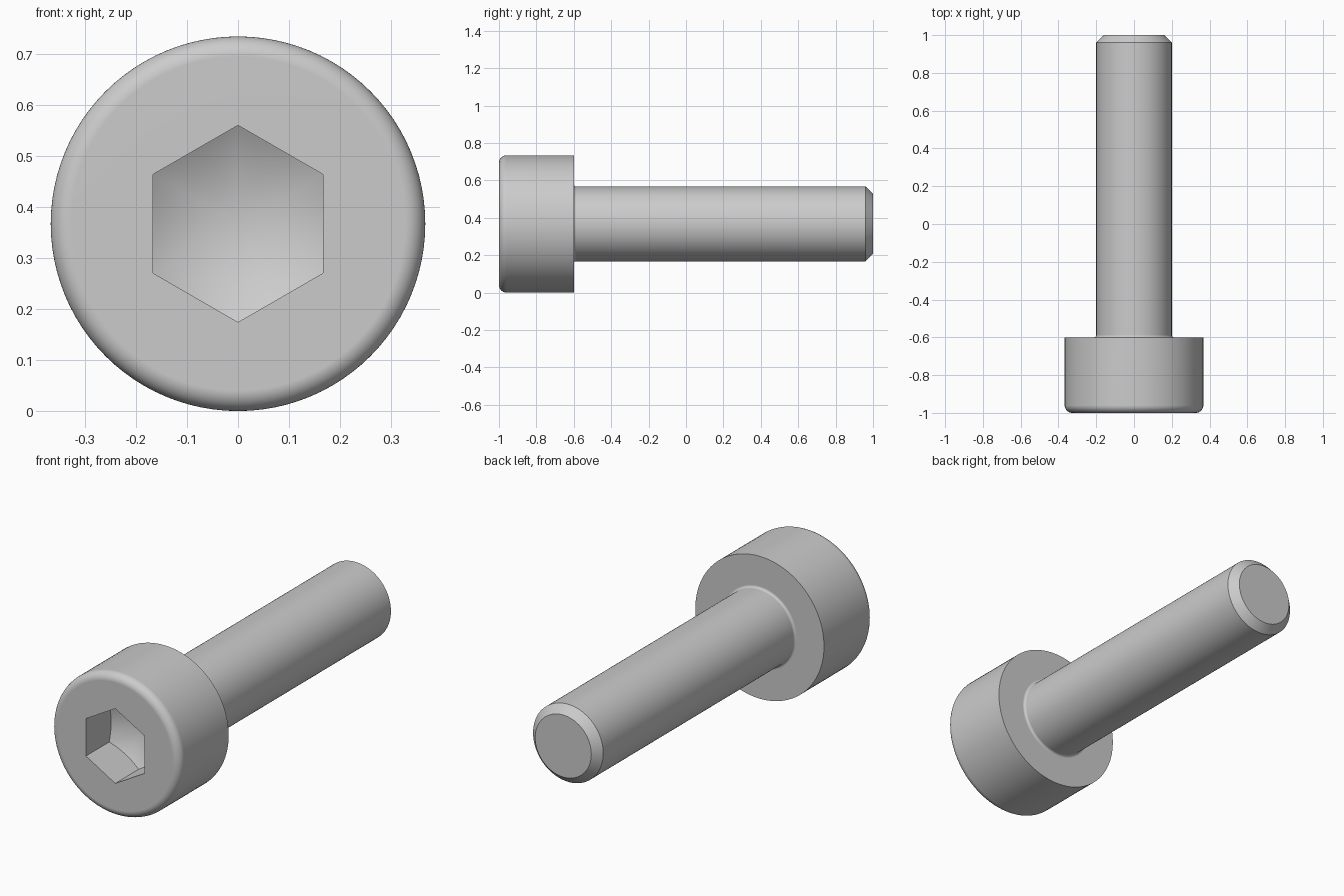
import bpy, bmesh, math

if "Cube" in bpy.data.objects:
    bpy.data.objects.remove(bpy.data.objects["Cube"])

SEG = 96                 # divisible by 6 so the hex corners fall on vertices
AXIS_Z = 0.367           # height of the screw axis
HEAD_R, SHANK_R = 0.367, 0.2
RIM, FILLET, CHAMFER = 0.04, 0.012, 0.04
HEX_A = 0.167            # half the width across flats
HEX_R = HEX_A / math.cos(math.pi / 6)
CORNER_Y, CONE_SLOPE = -0.81, math.tan(math.radians(30))

steel = bpy.data.materials.new("steel_grey")
steel.diffuse_color = (0.6, 0.6, 0.6, 1)
steel.use_nodes = True
steel.node_tree.nodes["Principled BSDF"].inputs["Base Color"].default_value = steel.diffuse_color


def hex_radius(a):
    """Radius of the hexagon at an angle, with corners at top and bottom."""
    return HEX_A / math.cos((a + math.pi / 6) % (math.pi / 3) - math.pi / 6)


def arc(cr, cy, rad, a0, a1, n=10):
    """Arc of (radius, y) profile points."""
    angles = [math.radians(a0 + (a1 - a0) * i / n) for i in range(n + 1)]
    return [(cr + rad * math.cos(a), cy + rad * math.sin(a)) for a in angles]


def lathe(name, profile):
    """Spin profile points around y; a point may be a function of the angle."""
    bm = bmesh.new()
    rings = []
    for p in profile:
        if not callable(p) and p[0] == 0:
            rings.append([bm.verts.new((0, p[1], AXIS_Z))] * SEG)
            continue
        ring = []
        for j in range(SEG):
            a = 2 * math.pi * j / SEG
            r, y = p(a) if callable(p) else p
            ring.append(bm.verts.new((r * math.cos(a), y, AXIS_Z + r * math.sin(a))))
        rings.append(ring)
    for near, far in zip(rings, rings[1:]):
        for j in range(SEG):
            k = (j + 1) % SEG
            quad = [near[j], far[j], far[k], near[k]]
            bm.faces.new(list(dict.fromkeys(quad)))
    mesh = bpy.data.meshes.new(name)
    bm.to_mesh(mesh)
    bm.free()
    mesh.materials.append(steel)
    ob = bpy.data.objects.new(name, mesh)
    bpy.context.collection.objects.link(ob)
    bpy.ops.object.select_all(action='DESELECT')
    ob.select_set(True)
    bpy.context.view_layer.objects.active = ob
    bpy.ops.object.shade_smooth_by_angle(angle=math.radians(25))
    mod = ob.modifiers.new("clean_shading", 'WEIGHTED_NORMAL')
    mod.keep_sharp = True
    return ob


# Head: conical socket floor, hex walls, front face, rounded rim, flat back
def socket_floor(a):
    r = hex_radius(a)
    return r, CORNER_Y + (HEX_R - r) * CONE_SLOPE


def socket_mouth(a):
    return hex_radius(a), -1.0


lathe("socket_head",
      [(0, CORNER_Y + HEX_R * CONE_SLOPE), socket_floor, socket_mouth]
      + arc(HEAD_R - RIM, -1 + RIM, RIM, -90, 0)
      + [(HEAD_R, -0.6), (SHANK_R + FILLET, -0.6)])

# Shank: fillet under the head, plain cylinder, chamfered tip
lathe("shank",
      arc(SHANK_R + FILLET, -0.6 + FILLET, FILLET, 270, 180, 6)
      + [(SHANK_R, 1 - CHAMFER), (SHANK_R - CHAMFER, 1), (0, 1)])
